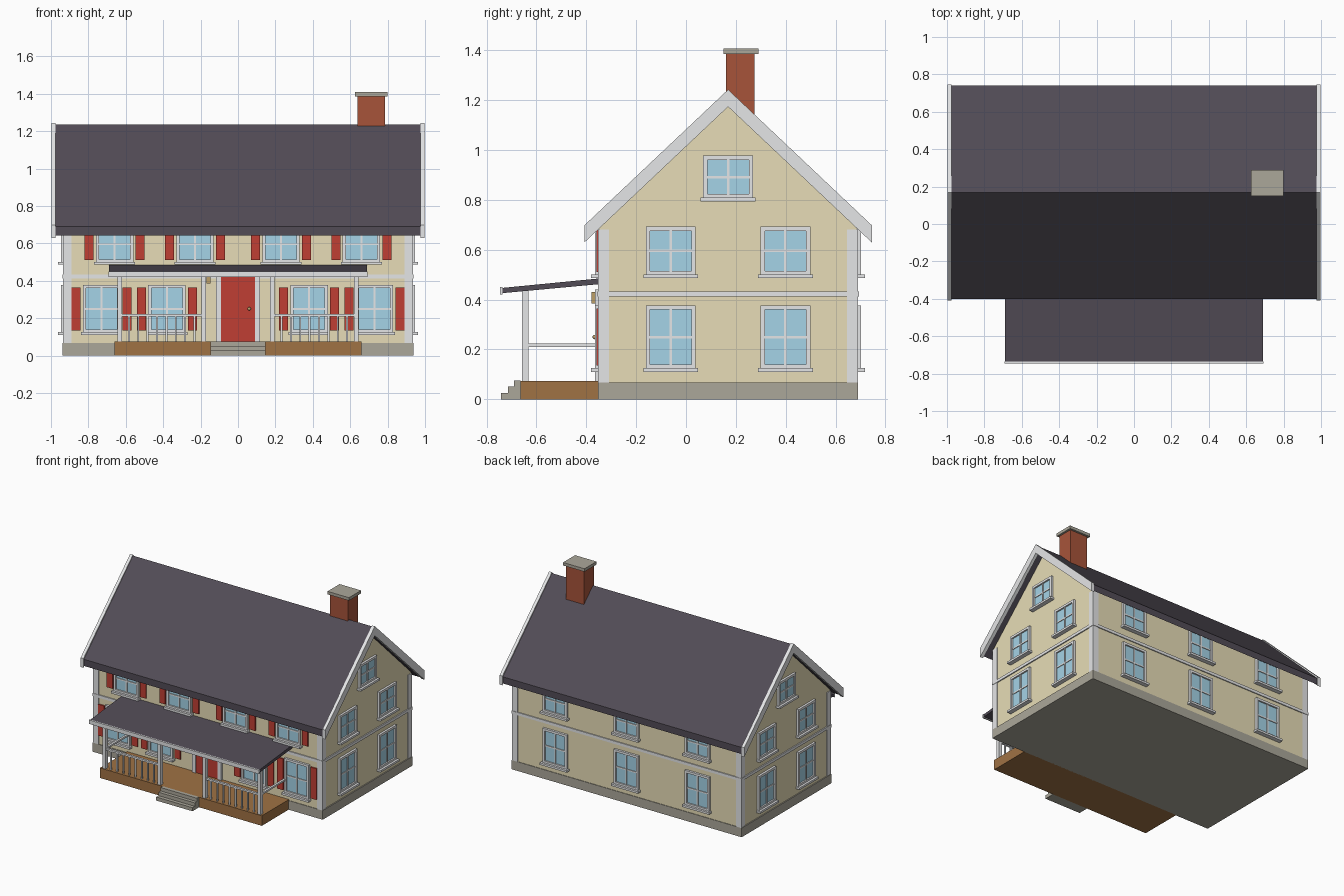
import bpy, bmesh, math
from mathutils import Matrix, Vector

if "Cube" in bpy.data.objects:
    bpy.data.objects.remove(bpy.data.objects["Cube"])


def material(name, r, g, b):
    lin = lambda c: ((c / 255 + 0.055) / 1.055) ** 2.4
    m = bpy.data.materials.new(name)
    m.diffuse_color = (lin(r), lin(g), lin(b), 1)
    m.use_nodes = True
    m.node_tree.nodes["Principled BSDF"].inputs["Base Color"].default_value = m.diffuse_color
    return m


CREAM = material("cream siding", 235, 224, 186)
WHITE = material("white trim", 238, 239, 240)
STONE = material("grey stone", 171, 167, 154)
ROOF = material("slate roof", 82, 76, 86)
RED = material("red paint", 192, 63, 51)
BRICK = material("brick", 167, 84, 58)
WOOD = material("deck wood", 160, 114, 68)
GLASS = material("window glass", 168, 216, 236)
BRASS = material("brass", 190, 160, 105)

YC = 0.169          # ridge line
WX, WY = 0.93, 0.518  # wall half sizes
FRONT, BACK = YC - WY, YC + WY


def add_box(bm, lo, hi, index=0):
    lo, hi = Vector(lo), Vector(hi)
    mat = Matrix.Translation((lo + hi) / 2) @ Matrix.Diagonal((*(hi - lo), 1))
    for v in bmesh.ops.create_cube(bm, size=1, matrix=mat)["verts"]:
        for f in v.link_faces:
            f.material_index = index


def finish(name, bm, *mats):
    me = bpy.data.meshes.new(name)
    bm.to_mesh(me)
    bm.free()
    for m in mats:
        me.materials.append(m)
    return place(name, me)


def place(name, me):
    ob = bpy.data.objects.new(name, me)
    bpy.context.collection.objects.link(ob)
    return ob


def boxes(name, mat, *pairs):
    bm = bmesh.new()
    for lo, hi in pairs:
        add_box(bm, lo, hi)
    return finish(name, bm, mat)


def prism(name, mat, pts, x0, x1):
    """Extrude a (y, z) profile along x."""
    bm = bmesh.new()
    face = bm.faces.new([bm.verts.new((x0, y, z)) for y, z in pts])
    new = bmesh.ops.extrude_face_region(bm, geom=[face])["geom"]
    bmesh.ops.translate(bm, vec=(x1 - x0, 0, 0),
                        verts=[v for v in new if isinstance(v, bmesh.types.BMVert)])
    bmesh.ops.recalc_face_normals(bm, faces=bm.faces)
    return finish(name, bm, mat)


def chevron(name, mat, half, eave, apex, thick, x0, x1):
    top = [(YC - half, eave), (YC, apex), (YC + half, eave)]
    return prism(name, mat, top + [(y, z - thick) for y, z in reversed(top)], x0, x1)


# House body
boxes("foundation", STONE, ((-0.938, FRONT - 0.004, 0), (0.938, BACK + 0.004, 0.067)))
prism("walls", CREAM, [(FRONT, 0.06), (FRONT, 0.69), (YC, 1.187), (BACK, 0.69), (BACK, 0.06)], -WX, WX)
boxes("floor_band", WHITE, ((-0.938, FRONT - 0.007, 0.412), (0.938, BACK + 0.007, 0.433)))
for sx in (-1, 1):
    for sy in (-1, 1):
        xs = sorted((sx * 0.89, sx * (WX + 0.005)))
        ys = sorted((YC + sy * (WY - 0.04), YC + sy * (WY + 0.004)))
        boxes("corner_board", WHITE, ((xs[0], ys[0], 0.067), (xs[1], ys[1], 0.682)))

# Main roof, gable trim and chimney
chevron("main_roof", ROOF, 0.571, 0.69, 1.236, 0.049, -0.976, 0.976)
for x in (-0.998, 0.975):
    chevron("gable_trim", WHITE, 0.577, 0.698, 1.243, 0.069, x, x + 0.023)
boxes("chimney", BRICK, ((0.64, 0.16, 1.0), (0.785, 0.275, 1.388)))
boxes("chimney_cap", STONE, ((0.625, 0.15, 1.386), (0.8, 0.29, 1.408)))


# Windows: local x runs along the wall, local -y points outwards
def window_mesh(name, z0, z1):
    bm = bmesh.new()
    w, b, d, zm = 0.1, 0.017, -0.016, (z0 + z1) / 2
    add_box(bm, (-w + b, -0.005, z0 + b), (w - b, 0.002, z1 - b), 1)
    for s in (-1, 1):
        xs = sorted((s * w, s * (w - b)))
        add_box(bm, (xs[0], d, z0), (xs[1], 0.002, z1))
    add_box(bm, (-w + b, d, z1 - b), (w - b, 0.002, z1))
    add_box(bm, (-w + b, d, z0), (w - b, 0.002, z0 + b))
    add_box(bm, (-0.005, -0.011, z0 + b), (0.005, 0, z1 - b))
    add_box(bm, (-w + b, -0.010, zm - 0.005), (w - b, 0, zm + 0.005))
    add_box(bm, (-0.11, -0.032, z0 - 0.012), (0.11, 0.002, z0 + 0.003))
    ob = finish(name, bm, WHITE, GLASS)
    me = ob.data
    bpy.data.objects.remove(ob)
    return me


lower = window_mesh("lower_window", 0.122, 0.377)
upper = window_mesh("upper_window", 0.498, 0.693)
gable = window_mesh("gable_window", 0.806, 0.978)


def window(me, x, y, turn):
    ob = place(me.name, me)
    ob.location = (x, y, 0)
    ob.rotation_euler.z = math.radians(turn)


def shutters(x, z0, z1):
    boxes("shutters", RED, *(((x + s * 0.136 - 0.024, FRONT - 0.01, z0),
                              (x + s * 0.136 + 0.024, FRONT, z1)) for s in (-1, 1)))


for x in (-0.73, -0.38, 0.38, 0.73):
    window(lower, x, FRONT, 0)
    shutters(x, 0.135, 0.365)
for x in (-0.66, -0.23, 0.23, 0.66):
    window(upper, x, FRONT, 0)
    shutters(x, 0.51, 0.682)
for me in (lower, upper):
    for x in (-0.58, 0, 0.58):
        window(me, x, BACK, 180)
    for y in (YC - 0.23, YC + 0.23):
        window(me, WX, y, 90)
        window(me, -WX, y, -90)
window(gable, WX, YC, 90)
window(gable, -WX, YC, -90)

# Front door
boxes("door", RED, ((-0.09, FRONT - 0.009, 0.073), (0.09, FRONT, 0.42)))
boxes("door_trim", WHITE,
      ((-0.118, FRONT - 0.016, 0.073), (-0.09, FRONT, 0.425)),
      ((0.09, FRONT - 0.016, 0.073), (0.118, FRONT, 0.425)),
      ((-0.118, FRONT - 0.016, 0.42), (0.118, FRONT, 0.44)))
bm = bmesh.new()
bmesh.ops.create_uvsphere(bm, u_segments=12, v_segments=8, radius=0.009,
                          matrix=Matrix.Translation((0.06, FRONT - 0.017, 0.25)))
finish("door_knob", bm, BRASS)
boxes("porch_lamp", BRASS, ((-0.168, FRONT - 0.03, 0.385), (-0.146, FRONT, 0.43)))

# Porch deck and steps
PY = -0.645
boxes("porch_deck", WOOD, ((-0.66, -0.665, 0), (0.66, FRONT, 0.074)))
prism("steps", STONE, [(-0.742, 0), (-0.742, 0.026), (-0.715, 0.026), (-0.715, 0.051),
                       (-0.69, 0.051), (-0.69, 0.076), (-0.664, 0.076), (-0.664, 0)], -0.148, 0.148)

# Porch roof with white front edge
prism("porch_roof", ROOF, [(-0.738, 0.447), (FRONT, 0.485), (FRONT, 0.462), (-0.738, 0.426)], -0.69, 0.69)
boxes("porch_fascia", WHITE, ((-0.693, -0.746, 0.421), (0.693, -0.736, 0.45)))

# Porch posts, rails and balusters
for x in (-0.632, -0.183, 0.183, 0.632):
    boxes("porch_post", WHITE, ((x - 0.013, PY - 0.013, 0.07), (x + 0.013, PY + 0.013, 0.436)))
for s in (-1, 1):
    xs = sorted((s * 0.183, s * 0.632))
    boxes("front_rail", WHITE, ((xs[0], PY - 0.008, 0.21), (xs[1], PY + 0.008, 0.223)))
    boxes("side_rail", WHITE, ((s * 0.632 - 0.008, PY, 0.21), (s * 0.632 + 0.008, FRONT, 0.223)))
    boxes("balusters", WHITE, *(((x - 0.005, PY - 0.005, 0.07), (x + 0.005, PY + 0.005, 0.212))
                                for x in (s * (0.233 + 0.05 * i) for i in range(8))))
